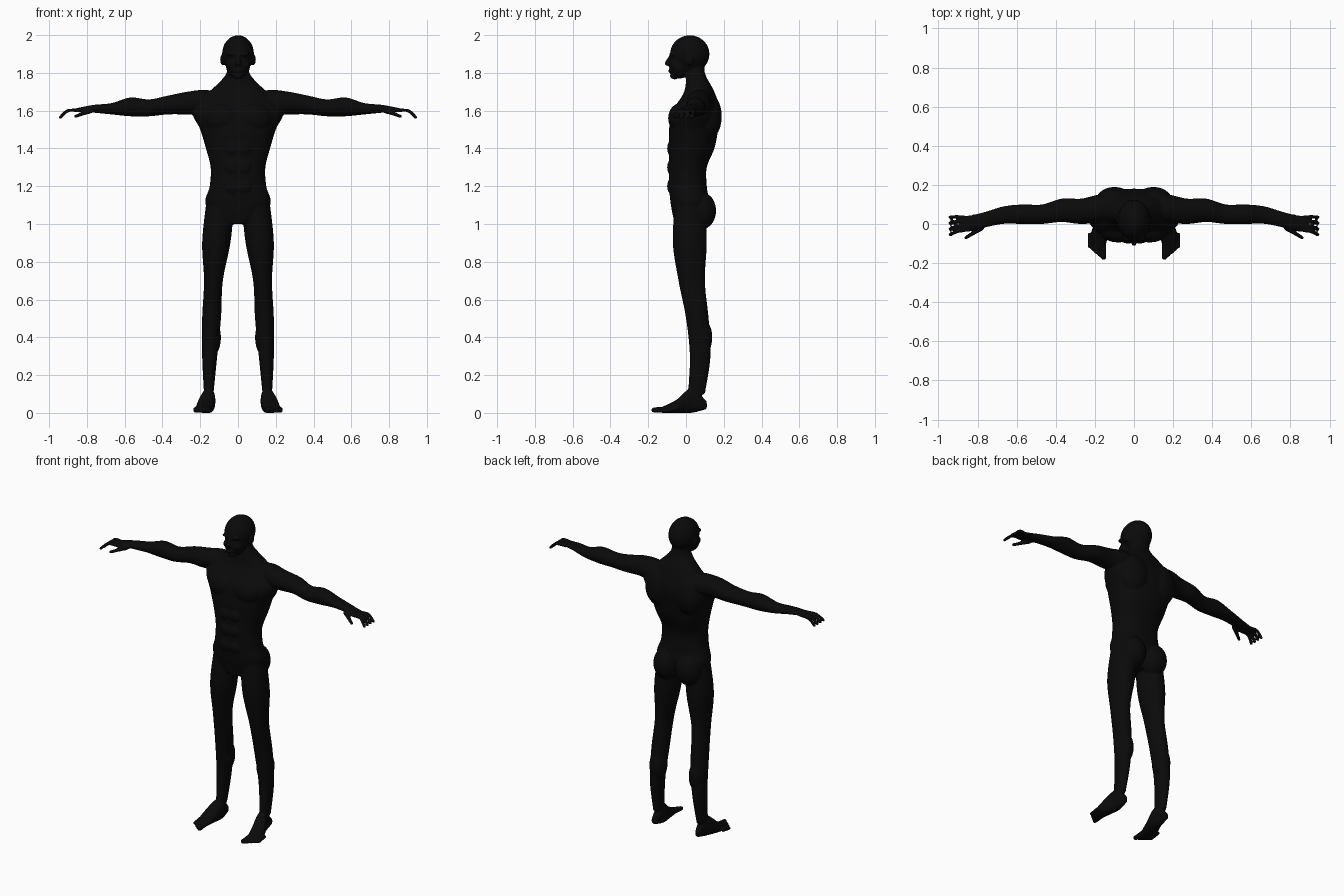
import bpy, bmesh, math
from mathutils import Matrix, Vector

cube = bpy.data.objects.get("Cube")
if cube:
    bpy.data.objects.remove(cube, do_unlink=True)

bm = bmesh.new()


def spline(rows, steps=8):
    """Smooth rows of equal length with a Catmull-Rom curve."""
    result = []
    last = len(rows) - 1
    for i in range(last):
        quad = [rows[max(0, min(last, i + k))] for k in (-1, 0, 1, 2)]
        for s in range(steps):
            t = s / steps
            result.append([
                b + t / 2 * (c - a + t * (2 * a - 5 * b + 4 * c - d + t * (3 * (b - c) + d - a)))
                for a, b, c, d in zip(*quad)])
    result.append(list(rows[last]))
    return result


def loft(axis, start, step, rows, height=0, power=2, sides=32):
    """Skin evenly spaced rounded sections; a row is (a_min, a_max, b_min, b_max)."""
    first, second = [k for k in range(3) if k != axis]
    placed = [(start + step * i, *row) for i, row in enumerate(rows)]
    rings = []
    for position, a_min, a_max, b_min, b_max in spline(placed):
        ring = []
        for k in range(sides):
            angle = math.tau * k / sides
            co = Vector()
            co[axis] = position
            for other, low, high, wave in ((first, a_min, a_max, math.cos(angle)),
                                           (second, b_min, b_max, math.sin(angle))):
                bulge = math.copysign(abs(wave) ** (2 / power), wave)
                co[other] = (low + high + bulge * (high - low)) / 2
            co.z += height
            ring.append(bm.verts.new(co))
        rings.append(ring)
    for lower, upper in zip(rings, rings[1:]):
        for k in range(sides):
            n = (k + 1) % sides
            bm.faces.new((lower[k], lower[n], upper[n], upper[k]))
    bm.faces.new(rings[0])
    bm.faces.new(rings[-1])


def blob(centre, radii, detail=3):
    """Add an ellipsoid mass."""
    bmesh.ops.create_icosphere(bm, subdivisions=detail, radius=1,
                               matrix=Matrix.LocRotScale(Vector(centre), None, Vector(radii)))


def digit(points):
    """Add a finger or toe; a point is (x, y, z, radius)."""
    for x, y, z, radius in spline(points):
        blob((x, y, z), (radius, radius, radius), detail=2)


def mirror_all():
    """Copy everything built so far to the other side."""
    copy = bmesh.ops.duplicate(bm, geom=bm.verts[:] + bm.edges[:] + bm.faces[:])
    for item in copy["geom"]:
        if isinstance(item, bmesh.types.BMVert):
            item.co.x = -item.co.x


# Left leg, from the ankle to the hip
loft(2, .1, .2, [
    (.13, .18, .01, .1),
    (.11, .19, .02, .13),
    (.09, .19, 0, .12),
    (.08, .18, -.04, .1),
    (.04, .19, -.07, .11),
    (.02, .17, -.06, .1),
])

# Left foot, from the heel forward, and its toes
loft(1, .11, -.08, [
    (.14, .17, .02, .06),
    (.12, .19, 0, .13),
    (.13, .22, 0, .07),
    (.15, .21, 0, .03),
], power=2.4)
for i in range(5):
    x, y, radius = .155 + .018 * i, -.17 + .014 * i, .015 - .001 * i
    digit([(x, y + .06, .02, radius), (x, y, radius, radius)])

# Left arm, from inside the chest to the palm
loft(0, .07, .1, [
    (.04, .13, 0, .09),
    (.01, .15, -.02, .11),
    (0, .13, -.02, .1),
    (.01, .13, -.02, .08),
    (0, .1, -.03, .06),
    (0, .1, -.03, .07),
    (0, .09, -.02, .04),
    (-.02, .06, -.01, .03),
    (-.04, .04, 0, .01),
], height=1.6)

# Left fingers and thumb
for spread in (-1.5, -.5, .5, 1.5):
    digit([(.84, .02 * spread, 1.6, .01),
           (.9, .025 * spread, 1.6, .01),
           (.94, .03 * spread - .01, 1.565, .01)])
digit([(.78, -.02, 1.6, .015), (.86, -.07, 1.57, .01)])

# Left muscles: chest, shoulder blade, buttock, calf, stomach
blob((.08, -.03, 1.56), (.1, .065, .08))
blob((.1, .11, 1.57), (.1, .08, .13))
blob((.08, .08, 1.07), (.08, .08, .1))
blob((.14, .08, .4), (.05, .06, .1))
for z in (1.2, 1.3, 1.4):
    blob((.03, -.08, z), (.04, .02, .04))

# Left side of the face: ear, brow, cheek
blob((.08, .02, 1.87), (.015, .02, .03))
blob((.03, -.07, 1.9), (.03, .02, .01))
blob((.04, -.06, 1.84), (.02, .02, .02))

mirror_all()

# Trunk and neck; a section is (half width, back-to-front limits)
trunk = [
    (.06, -.06, .07),
    (.17, -.08, .12),
    (.15, -.09, .11),
    (.145, -.09, .11),
    (.17, -.09, .15),
    (.2, -.09, .17),
    (.24, -.07, .18),
    (.15, -.01, .15),
    (.06, 0, .1),
    (.06, -.01, .1),
]
loft(2, 1, .1, [(-half, half, front, back) for half, front, back in trunk], power=2.3)

# Skull, jaw, chin, lips and nose
blob((0, .02, 1.9), (.085, .105, .1))
blob((0, -.03, 1.84), (.065, .06, .07))
blob((0, -.06, 1.785), (.03, .025, .02))
blob((0, -.08, 1.81), (.025, .015, .01))
digit([(0, -.08, 1.89, .01), (0, -.1, 1.85, .014)])

bmesh.ops.recalc_face_normals(bm, faces=bm.faces[:])
mesh = bpy.data.meshes.new("human_body")
bm.to_mesh(mesh)
bm.free()
body = bpy.data.objects.new("human_body", mesh)
bpy.context.collection.objects.link(body)

# Fuse the parts into one smooth skin
remesh = body.modifiers.new("fuse_parts", "REMESH")
remesh.mode = "VOXEL"
remesh.voxel_size = .006
remesh.use_smooth_shade = True
soften = body.modifiers.new("soften_joins", "SMOOTH")
soften.factor = .5
soften.iterations = 4

# Single skin colour
skin = bpy.data.materials.new("matte_black")
skin.use_nodes = True
shade = .003
colour = (shade, shade, shade, 1)
skin.diffuse_color = colour
shader = next(node for node in skin.node_tree.nodes if node.type == "BSDF_PRINCIPLED")
shader.inputs["Base Color"].default_value = colour
mesh.materials.append(skin)
